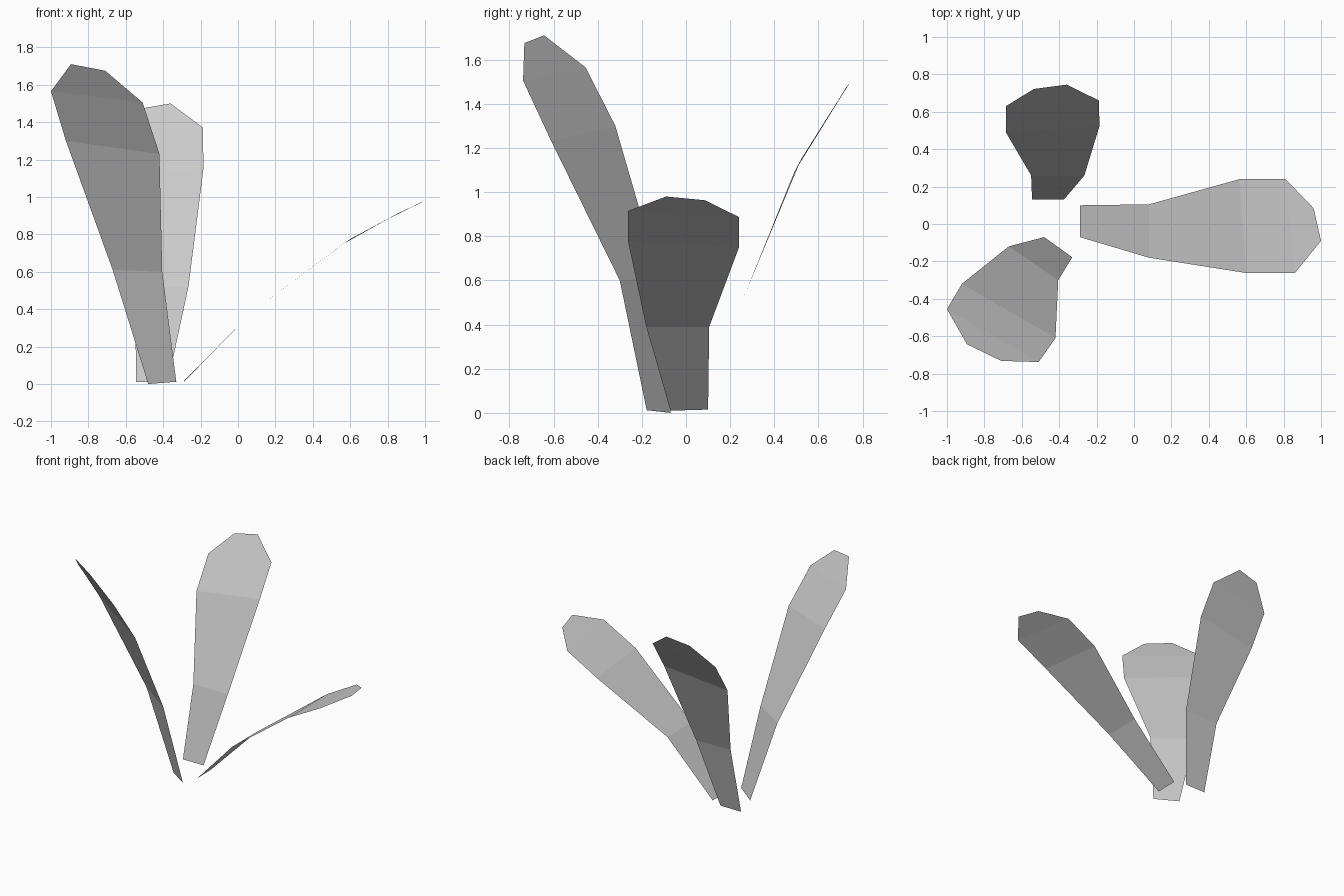
import bpy, bmesh

# Each leaf: cross rows from base to tip, as (left edge, right edge)
LEAVES = {
    "leaf_right": [
        ((-0.29, 0.10, 0.015), (-0.29, -0.07, 0.01)),
        ((0.08, 0.105, 0.39), (0.08, -0.18, 0.39)),
        ((0.565, 0.24, 0.75), (0.60, -0.262, 0.775)),
        ((0.81, 0.24, 0.887), (0.86, -0.262, 0.915)),
        ((0.96, 0.085, 0.963), (1.0, -0.09, 0.98)),
    ],
    "leaf_back": [
        ((-0.545, 0.13, 0.01), (-0.375, 0.13, 0.01)),
        ((-0.55, 0.26, 0.52), (-0.265, 0.26, 0.52)),
        ((-0.685, 0.49, 1.09), (-0.185, 0.522, 1.15)),
        ((-0.685, 0.63, 1.315), (-0.187, 0.66, 1.37)),
        ((-0.535, 0.722, 1.47), (-0.36, 0.745, 1.50)),
    ],
    "leaf_left": [
        ((-0.48, -0.07, 0.0), (-0.33, -0.178, 0.012)),
        ((-0.67, -0.12, 0.61), (-0.405, -0.30, 0.60)),
        ((-0.92, -0.32, 1.30), (-0.42, -0.61, 1.23)),
        ((-1.0, -0.455, 1.565), (-0.51, -0.738, 1.505)),
        ((-0.893, -0.643, 1.71), (-0.71, -0.732, 1.675)),
    ],
}


def leaf(name, rows):
    """Thin leaf blade: one flat quad between neighbouring rows."""
    bm = bmesh.new()
    edges = [[bm.verts.new(p) for p in row] for row in rows]
    for (l0, r0), (l1, r1) in zip(edges, edges[1:]):
        bm.faces.new((l0, r0, r1, l1))
    # upper side of the blade faces up
    bm.normal_update()
    for f in bm.faces:
        if f.normal.z < 0:
            f.normal_flip()
    mesh = bpy.data.meshes.new(name)
    bm.to_mesh(mesh)
    bm.free()
    bpy.context.collection.objects.link(bpy.data.objects.new(name, mesh))


for name, rows in LEAVES.items():
    leaf(name, rows)
